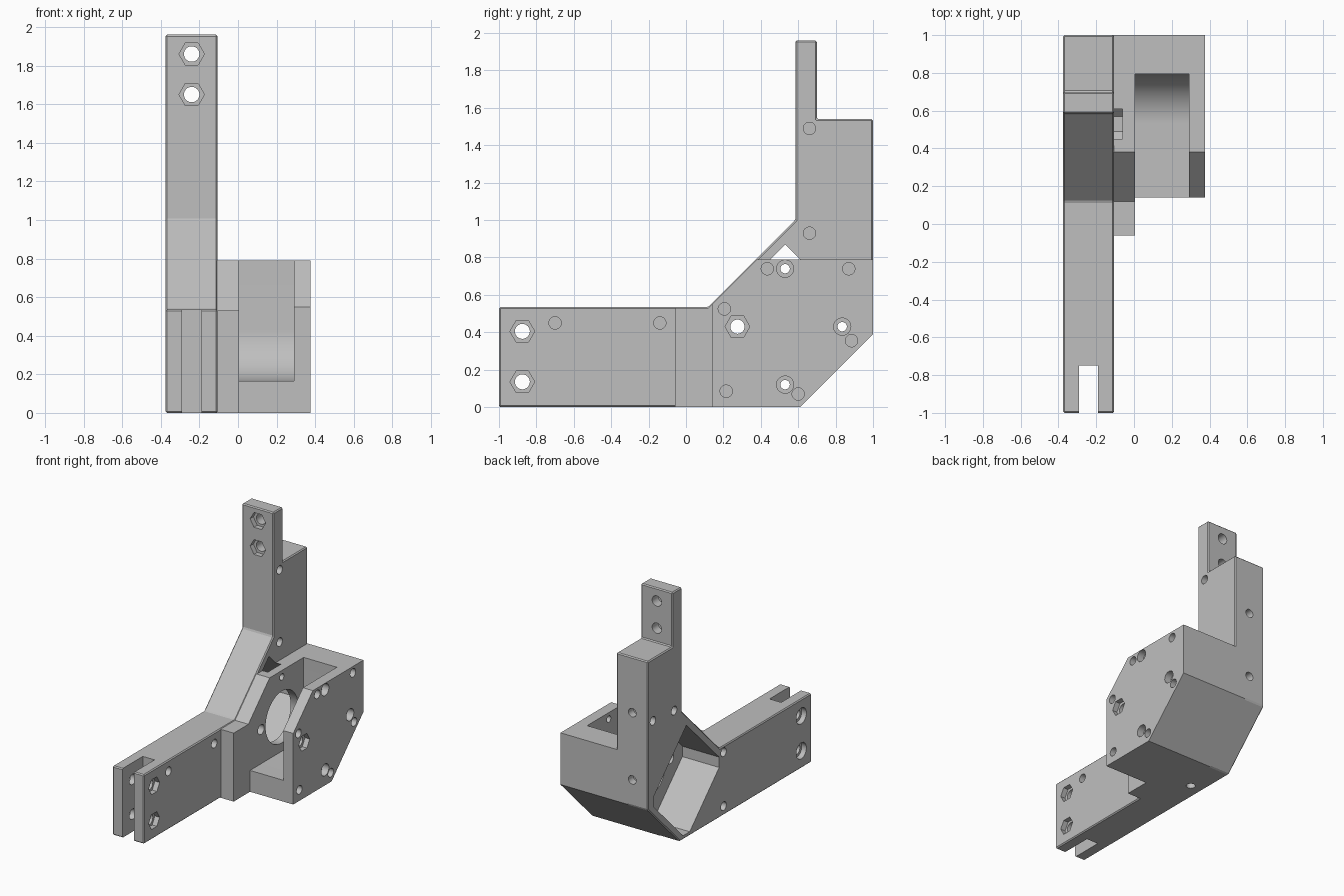
import bpy, bmesh
from math import cos, sin, pi

cube = bpy.data.objects.get("Cube")
if cube:
    bpy.data.objects.remove(cube)

grey = bpy.data.materials.new("plain_grey")
grey.use_nodes = True
grey.diffuse_color = (0.52, 0.52, 0.52, 1)
grey.node_tree.nodes["Principled BSDF"].inputs["Base Color"].default_value = (0.52, 0.52, 0.52, 1)


def prism(bm, pts, lo, hi, axis="x"):
    """Closed prism: 2D outline swept from lo to hi along an axis."""
    place = {"x": lambda u, v, w: (w, u, v),
             "y": lambda u, v, w: (u, w, v),
             "z": lambda u, v, w: (u, v, w)}[axis]
    a = [bm.verts.new(place(u, v, lo)) for u, v in pts]
    b = [bm.verts.new(place(u, v, hi)) for u, v in pts]
    n = len(pts)
    faces = [bm.faces.new(a), bm.faces.new(b)]
    for i in range(n):
        j = (i + 1) % n
        faces.append(bm.faces.new((a[i], a[j], b[j], b[i])))
    bmesh.ops.recalc_face_normals(bm, faces=faces)


def ring(u, v, r, sides=32):
    return [(u + r * cos(2 * pi * i / sides), v + r * sin(2 * pi * i / sides)) for i in range(sides)]


def finish(bm, name):
    mesh = bpy.data.meshes.new(name)
    bm.to_mesh(mesh)
    bm.free()
    mesh.materials.append(grey)
    obj = bpy.data.objects.new(name, mesh)
    bpy.context.collection.objects.link(obj)
    return obj


def solid(name, pts, lo, hi):
    bm = bmesh.new()
    prism(bm, pts, lo, hi)
    return finish(bm, name)


def apply(obj, mod):
    bpy.ops.object.select_all(action="DESELECT")
    bpy.context.view_layer.objects.active = obj
    obj.select_set(True)
    bpy.ops.object.modifier_apply(modifier=mod.name)


def combine(obj, other, operation):
    other.hide_render = True
    mod = obj.modifiers.new("combine", "BOOLEAN")
    mod.operation = operation
    mod.solver = "EXACT"
    mod.object = other
    apply(obj, mod)
    bpy.data.objects.remove(other)


# Side limb: horizontal arm, diagonal shoulder and upright column
L, R = -0.375, -0.105
bracket = solid("bracket", [(-1, 0), (0.61, 0), (1, 0.39), (1, 1.54), (0.70, 1.54), (0.70, 1.96),
                            (0.585, 1.96), (0.585, 1), (0.12, 0.535), (-1, 0.535)], L, R)
bev = bracket.modifiers.new("chamfer", "BEVEL")
bev.width = 0.008
bev.segments = 1
apply(bracket, bev)

# Mounting wall and gear housing
rear = [(0.38, 0.79), (1, 0.79), (1, 0.39), (0.61, 0)]
wall = solid("mounting_wall", [(-0.06, 0), (-0.06, 0.53), (0.12, 0.53)] + rear, -0.2, 0.005)
housing = solid("gear_housing", [(0.14, 0), (0.14, 0.55)] + rear, -0.02, 0.375)
combine(bracket, wall, "UNION")
combine(bracket, housing, "UNION")

# Gear slot, rounded at the lower back, open to the front and top
CY, CZ = 0.53, 0.43
arc = [(CY + 0.265 * sin(t * pi / 48), CZ - 0.265 * cos(t * pi / 48)) for t in range(25)]
combine(bracket, solid("gear_slot", [(0, 0.165)] + arc + [(0.795, 1), (0, 1)], 0.005, 0.29), "DIFFERENCE")

# Diamond motor pocket, three corners cut off
h, c = 0.44, 0.40
diamond = [(0, h), (c, h - c), (c, c - h), (h - c, -c), (c - h, -c), (-c, c - h), (-c, h - c)]
combine(bracket, solid("motor_pocket", [(CY + u, CZ + v) for u, v in diamond], -0.5, -0.06), "DIFFERENCE")

# Fork slot in the arm end
combine(bracket, solid("fork_slot", [(-1.1, -0.1), (-0.75, -0.1), (-0.75, 0.7), (-1.1, 0.7)],
                       -0.29, -0.19), "DIFFERENCE")

# Through holes: fork bolts, column bolts, shaft opening, motor screws
screws = [(CY, CZ + 0.31), (CY + 0.305, CZ), (CY, CZ - 0.31)]
hex_screw = (0.275, CZ)
fork = [(-0.875, 0.405), (-0.875, 0.135)]
column = [(-0.24, 1.86), (-0.24, 1.65)]
bm = bmesh.new()
for u, v in fork:
    prism(bm, ring(u, v, 0.04), -0.5, 0)
for u, v in column:
    prism(bm, ring(u, v, 0.04), 0.5, 0.8, "y")
for u, v in screws:
    prism(bm, ring(u, v, 0.025), -0.2, 0.5)
prism(bm, ring(*hex_screw, 0.038), -0.2, 0.5)
prism(bm, ring(CY, CZ, 0.2, 64), -0.2, 0.1)
combine(bracket, finish(bm, "through_holes"), "DIFFERENCE")

# Hex nut recesses, counterbores and blind pin holes
bm = bmesh.new()
for u, v in fork:
    prism(bm, ring(u, v, 0.066, 6), R - 0.04, 0)
    prism(bm, ring(u, v, 0.062), -0.5, L + 0.04)
for u, v in column:
    prism(bm, ring(u, v, 0.066, 6), 0.5, 0.625, "y")
for u, v in screws:
    prism(bm, ring(u, v, 0.046), 0.32, 0.5)
prism(bm, ring(*hex_screw, 0.066, 6), 0.335, 0.5)
PIN, DEEP = 0.033, 0.06
for u, v in [(0.66, 1.49), (0.66, 0.93), (-0.7, 0.45), (-0.14, 0.45)]:
    prism(bm, ring(u, v, PIN), R - DEEP, R + 0.02)
for u, v in [(0.435, 0.74), (0.87, 0.74), (0.205, 0.525), (0.885, 0.355), (0.215, 0.085), (0.6, 0.07)]:
    prism(bm, ring(u, v, PIN), 0.375 - DEEP, 0.4)
for u, v in [(0.94, 1.06), (0.68, 1.04), (0.075, 0.487), (0.075, 0.07)]:
    prism(bm, ring(u, v, PIN), L - 0.02, L + DEEP)
for z in (1.11, 0.59):
    prism(bm, ring(-0.24, z, PIN), 1 - DEEP, 1.02, "y")
prism(bm, ring(-0.27, 0.31, PIN), -0.02, DEEP, "z")
combine(bracket, finish(bm, "recesses"), "DIFFERENCE")

bpy.ops.object.select_all(action="DESELECT")
bracket.select_set(True)
bpy.context.view_layer.objects.active = bracket
bpy.ops.object.shade_smooth_by_angle(angle=pi / 9)
